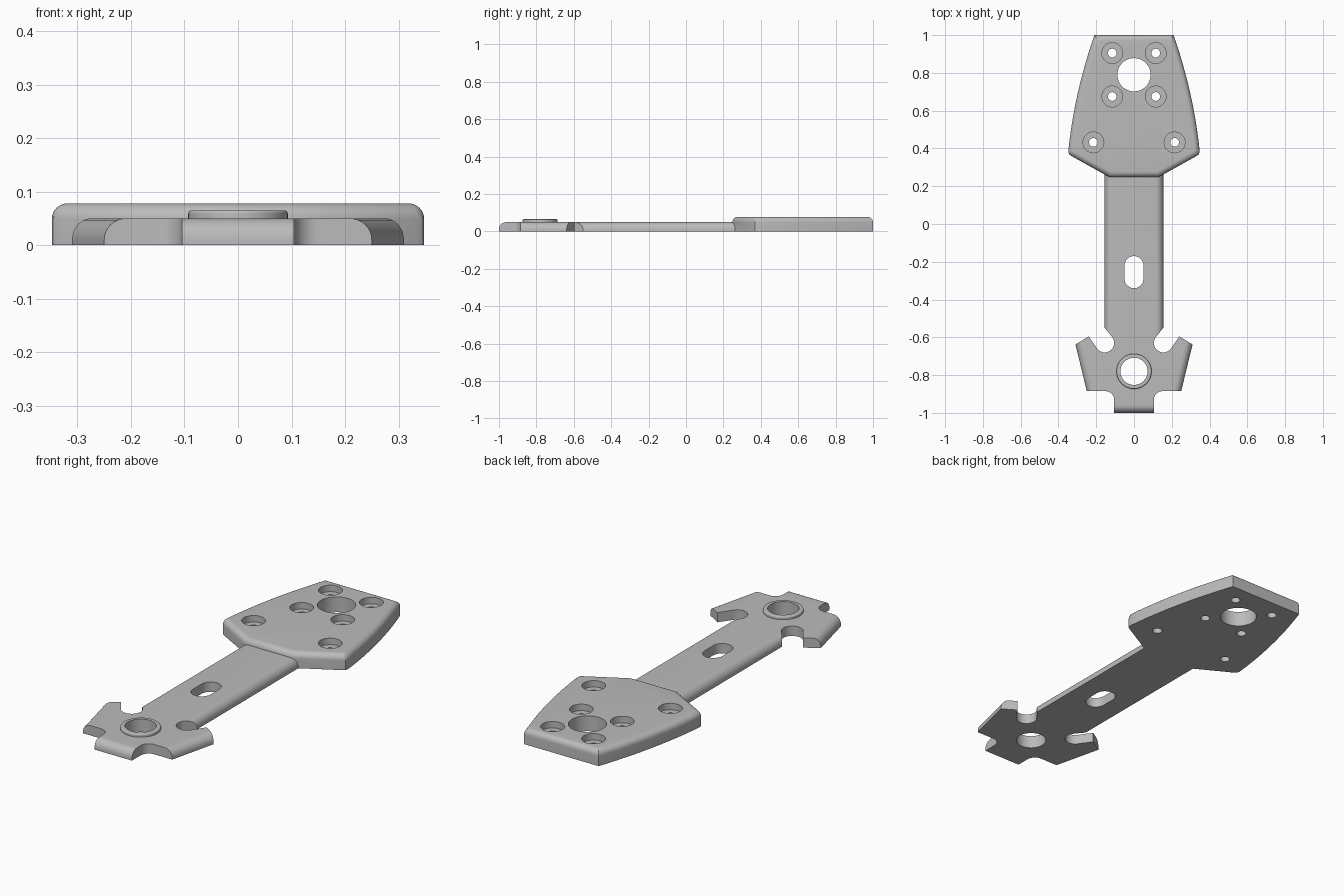
import bpy, bmesh, math
from mathutils import Vector

if "Cube" in bpy.data.objects:
    bpy.data.objects.remove(bpy.data.objects["Cube"])

grey = bpy.data.materials.new("plain grey")
grey.diffuse_color = (0.5, 0.5, 0.5, 1)
grey.use_nodes = True
grey.node_tree.nodes["Principled BSDF"].inputs["Base Color"].default_value = grey.diffuse_color


def arc(cx, cy, r, a0, a1, n):
    return [(cx + r * math.cos(math.radians(a0 + (a1 - a0) * i / n)),
             cy + r * math.sin(math.radians(a0 + (a1 - a0) * i / n))) for i in range(n + 1)]


def prism(name, pts, z0, z1, radius=0, rounded=lambda mid: True):
    """Extrude an outline; round the top edges chosen by the rule."""
    bm = bmesh.new()
    base = bm.faces.new([bm.verts.new((x, y, z0)) for x, y in pts])
    bmesh.ops.recalc_face_normals(bm, faces=[base])
    ext = bmesh.ops.extrude_face_region(bm, geom=[base])
    bmesh.ops.translate(bm, vec=(0, 0, z1 - z0),
                        verts=[g for g in ext["geom"] if isinstance(g, bmesh.types.BMVert)])
    bmesh.ops.recalc_face_normals(bm, faces=bm.faces)
    if radius:
        top = [e for e in bm.edges if all(v.co.z > z1 - 1e-5 for v in e.verts)
               and rounded((e.verts[0].co + e.verts[1].co) / 2)]
        bmesh.ops.bevel(bm, geom=top, offset=radius, segments=8, profile=0.5,
                        affect='EDGES', clamp_overlap=True)
    bmesh.ops.recalc_face_normals(bm, faces=bm.faces)
    mesh = bpy.data.meshes.new(name)
    bm.to_mesh(mesh)
    bm.free()
    mesh.materials.append(grey)
    ob = bpy.data.objects.new(name, mesh)
    bpy.context.collection.objects.link(ob)
    return ob


def combine(target, other, operation):
    mod = target.modifiers.new(operation.lower(), 'BOOLEAN')
    mod.object, mod.operation, mod.solver = other, operation, 'EXACT'
    bpy.context.view_layer.objects.active = target
    bpy.ops.object.modifier_apply(modifier=mod.name)
    bpy.data.objects.remove(other)


def mirrored(half):
    return half + [(-x, y) for x, y in reversed(half)]


def drill(target, x, y, r, z0=-0.1, z1=0.2):
    combine(target, prism("drill", arc(x, y, r, 0, 352.5, 47), z0, z1), 'DIFFERENCE')


# Shaft and notched foot; only the outer straight edges are rounded
half = ([(0.105, -1.0)] + arc(0.15, -0.93, 0.045, 180, 90, 8)
        + [(0.25, -0.885), (0.31, -0.638), (0.24, -0.595)]
        + arc(0.155, -0.63, 0.05, -30, -215, 16)
        + [(0.155, -0.55), (0.155, 0.32)])
plate = prism("mounting_plate", mirrored(half), 0, 0.05, 0.04,
              lambda m: m.y < -0.99 or (abs(m.x) > 0.27 and m.y < -0.65)
              or (abs(m.x) > 0.15 and -0.5 < m.y < 0.3))

# Raised collar on the foot
combine(plate, prism("collar", arc(0, -0.78, 0.093, 0, 352.5, 47), 0.02, 0.065, 0.006), 'UNION')

# Thick head with gently bowed sides
sides = []
for i in range(13):
    t = i / 12
    sides.append((0.348 - 0.138 * t + 0.075 * t * (1 - t), 0.385 + 0.615 * t))
head = prism("head", mirrored([(0.13, 0.248), (0.335, 0.362), (0.344, 0.37)] + sides),
             0, 0.078, 0.038)
combine(plate, head, 'UNION')

# Collar bore, head bore and long slot
drill(plate, 0, -0.78, 0.072)
drill(plate, 0, 0.79, 0.088)
slot = arc(0, -0.22, 0.05, 0, 180, 16) + arc(0, -0.29, 0.05, 180, 360, 16)
combine(plate, prism("slot", slot, -0.1, 0.2), 'DIFFERENCE')

# Counterbored screw holes
for x, y in ((0.115, 0.905), (0.115, 0.675), (0.215, 0.432)):
    for s in (-1, 1):
        drill(plate, s * x, y, 0.055, 0.045)
        drill(plate, s * x, y, 0.023)

# Smooth rounded edges, keep sharp corners
bpy.ops.object.select_all(action='DESELECT')
plate.select_set(True)
bpy.context.view_layer.objects.active = plate
bpy.ops.object.shade_smooth_by_angle(angle=math.radians(30))
